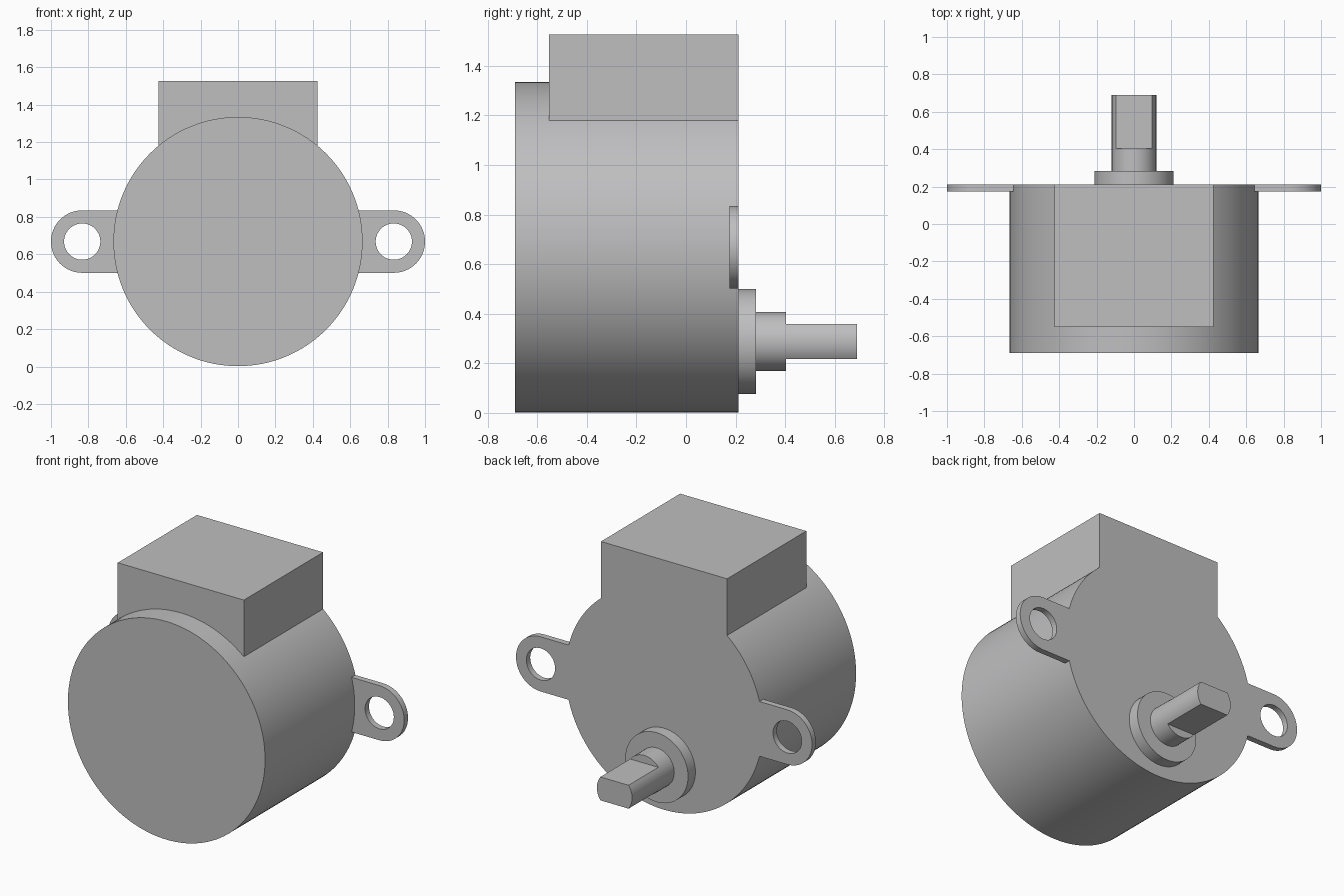
import bpy, bmesh
from math import sin, cos, pi, asin, acos
from mathutils import Vector

if "Cube" in bpy.data.objects:
    bpy.data.objects.remove(bpy.data.objects["Cube"])

R = 0.666          # body radius
CZ = 0.668         # body axis height
BACK = 0.212       # mounting face
SHAFT_Z = 0.288    # offset output shaft height

metal = bpy.data.materials.new("grey_metal")
metal.diffuse_color = (0.52, 0.52, 0.53, 1)
metal.use_nodes = True
metal.node_tree.nodes["Principled BSDF"].inputs["Base Color"].default_value = metal.diffuse_color


def arc(cx, cz, r, a0, a1, n):
    """Points along an arc in the xz plane, both ends included."""
    return [(cx + r * cos(a0 + (a1 - a0) * i / n),
             cz + r * sin(a0 + (a1 - a0) * i / n)) for i in range(n + 1)]


def circle(cx, cz, r, n):
    return arc(cx, cz, r, 0, 2 * pi, n)[:-1]


def extrude(name, loops, y0, y1):
    """Solid from an xz outline (further loops are holes), from y0 to y1."""
    bm = bmesh.new()
    edges = []
    for loop in loops:
        vs = [bm.verts.new((x, y0, z)) for x, z in loop]
        edges += [bm.edges.new((vs[i - 1], vs[i])) for i in range(len(vs))]
    if len(loops) == 1:
        bm.faces.new(vs)
    else:
        bmesh.ops.triangle_fill(bm, edges=edges, use_beauty=True, normal=(0, -1, 0))
    res = bmesh.ops.extrude_face_region(bm, geom=bm.faces[:], use_keep_orig=True)
    moved = [g for g in res["geom"] if isinstance(g, bmesh.types.BMVert)]
    bmesh.ops.translate(bm, verts=moved, vec=Vector((0, y1 - y0, 0)))
    bmesh.ops.recalc_face_normals(bm, faces=bm.faces[:])
    mesh = bpy.data.meshes.new(name)
    bm.to_mesh(mesh)
    bm.free()
    mesh.materials.append(metal)
    obj = bpy.data.objects.new(name, mesh)
    bpy.context.collection.objects.link(obj)
    bpy.ops.object.select_all(action='DESELECT')
    obj.select_set(True)
    bpy.context.view_layer.objects.active = obj
    bpy.ops.object.shade_smooth_by_angle(angle=pi / 6)
    return obj


# Round motor can
extrude("motor_body", [circle(0, CZ, R, 128)], -0.69, BACK)

# Wire cover whose underside follows the can
HW, TOP = 0.426, 1.526
ri = R - 0.003
a = acos(HW / ri)
extrude("wire_cover", [[(HW, TOP), (-HW, TOP)] + arc(0, CZ, ri, pi - a, a, 32)],
        -0.552, BACK)

# Mounting ears with screw holes
EAR_R, EAR_X = 0.167, 0.833
b = asin(EAR_R / ri)
for side, label in ((1, "right"), (-1, "left")):
    outer = arc(EAR_X, CZ, EAR_R, -pi / 2, pi / 2, 32) + arc(0, CZ, ri, b, -b, 16)
    hole = circle(EAR_X, CZ, 0.097, 48)
    extrude("mounting_ear_" + label,
            [[(side * x, z) for x, z in loop] for loop in (outer, hole)],
            0.175, BACK)

# Shaft collar and round shaft
extrude("shaft_collar", [circle(0, SHAFT_Z, 0.212, 64)], BACK, 0.283)
SR, FLAT = 0.119, 0.0714
extrude("shaft", [circle(0, SHAFT_Z, SR, 48)], 0.283, 0.403)

# Shaft tip with two flats
c = asin(FLAT / SR)
extrude("shaft_tip", [arc(0, SHAFT_Z, SR, -c, c, 12)
                      + arc(0, SHAFT_Z, SR, pi - c, pi + c, 12)], 0.403, 0.69)
